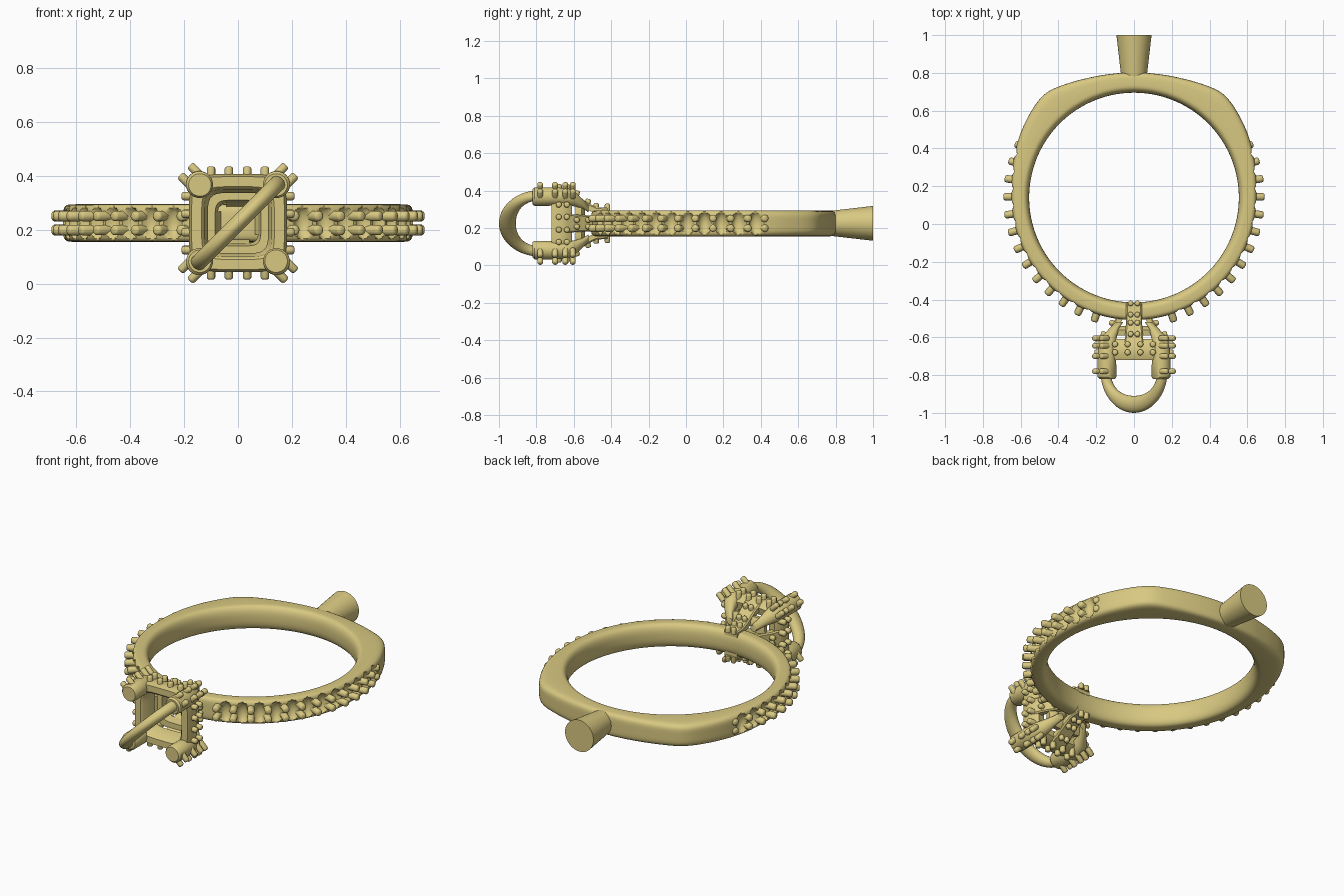
import bpy, bmesh
from math import sin, cos, pi, radians, degrees, sqrt, atan2
from mathutils import Vector

if "Cube" in bpy.data.objects:
    bpy.data.objects.remove(bpy.data.objects["Cube"])

ZC, YC = 0.225, 0.14          # mid height of the ring, y of the finger hole
gold = bpy.data.materials.new("yellow_gold")
gold.diffuse_color = (0.69, 0.58, 0.22, 1)
gold.use_nodes = True
gold.node_tree.nodes["Principled BSDF"].inputs["Base Color"].default_value = gold.diffuse_color


def finish(name, bm, angle=40):
    bmesh.ops.recalc_face_normals(bm, faces=bm.faces)
    me = bpy.data.meshes.new(name)
    bm.to_mesh(me)
    bm.free()
    me.materials.append(gold)
    ob = bpy.data.objects.new(name, me)
    bpy.context.collection.objects.link(ob)
    bpy.ops.object.select_all(action='DESELECT')
    ob.select_set(True)
    bpy.context.view_layer.objects.active = ob
    bpy.ops.object.shade_smooth_by_angle(angle=radians(angle))
    return ob


def loft(name, rings, closed=False, angle=40):
    """Skin a list of equal-length point rings."""
    bm = bmesh.new()
    vs = [[bm.verts.new(p) for p in ring] for ring in rings]
    n, m = len(vs), len(vs[0])
    for i in range(n if closed else n - 1):
        a, b = vs[i], vs[(i + 1) % n]
        for j in range(m):
            k = (j + 1) % m
            bm.faces.new((a[j], a[k], b[k], b[j]))
    if not closed:
        bm.faces.new(vs[0])
        bm.faces.new(vs[-1])
    return finish(name, bm, angle)


def beads(name, items):
    """Domed pegs: (base point, direction, radius, height)."""
    bm = bmesh.new()
    for p, d, r, h in items:
        d = d.normalized()
        s = d.orthogonal().normalized()
        t = d.cross(s)
        rings = []
        for rr, hh in ((r, 0), (r, h - 0.5 * r), (0.8 * r, h - 0.15 * r), (0.45 * r, h)):
            rings.append([bm.verts.new(p + d * hh + (s * cos(a) + t * sin(a)) * rr)
                          for a in [2 * pi * i / 10 for i in range(10)]])
        for a, b in zip(rings, rings[1:]):
            for j in range(10):
                k = (j + 1) % 10
                bm.faces.new((a[j], a[k], b[k], b[j]))
        bm.faces.new(rings[0])
        bm.faces.new(rings[-1])
    return finish(name, bm, 60)


# Band: squared shoulders at the back, scalloped stone seats at the front
SHAPE = [(0, .66), (12, .666), (22, .679), (32, .703), (38, .722), (41, .725), (45, .721),
         (52, .706), (65, .682), (80, .656), (90, .648), (180, .648)]
STEP, FIRST, COUNT = 8.05, 65.5, 13


def outer_radius(deg):
    for (a0, r0), (a1, r1) in zip(SHAPE, SHAPE[1:]):
        if deg <= a1:
            return r0 + (r1 - r0) * (deg - a0) / (a1 - a0)
    return SHAPE[-1][1]


def smooth_radius(deg):
    return sum(outer_radius(min(180, abs(deg + k))) for k in (-3, -1.5, 0, 1.5, 3)) / 5


def seat_dip(deg, z):
    f = (deg - FIRST) / STEP
    if not 0 <= f <= COUNT - 1:
        return 0
    arc = radians((f - int(f) - 0.5) * STEP) * 0.65
    return 0.035 * sqrt(max(0, 1 - (arc / 0.036) ** 2 - (z / 0.058) ** 2))


rings = []
for i in range(540):
    a = 360 * i / 540
    deg = a if a <= 180 else 360 - a
    R, mid, ring = smooth_radius(deg), 0.595, []
    for side in (1, -1):
        for j in range(20):
            z = 0.07 * sin(pi * (j / 20 - 0.5)) * side
            q = abs(z / 0.07)
            if side > 0:
                r = mid + (R - mid) * (1 - q ** 5) ** 0.2 - seat_dip(deg, z)
            else:
                r = mid - (mid - 0.555) * (1 - q ** 2.5) ** 0.4
            ring.append((r * sin(radians(a)), YC + r * cos(radians(a)), ZC + z))
    rings.append(ring)
loft("band", rings, closed=True, angle=50)

items = []
for sx in (1, -1):
    for k in range(COUNT):
        t = radians(FIRST + STEP * k)
        d = Vector((sx * sin(t), cos(t), 0))
        for dz in (0.026, -0.026):
            items.append((d * 0.61 + Vector((0, YC, ZC + dz)), d, 0.02, 0.082))
beads("band_beads", items)

# Casting sprue at the back
loft("back_sprue", [[(r * cos(2 * pi * j / 40), y, ZC + r * sin(2 * pi * j / 40))
                     for j in range(40)] for y, r in ((0.74, 0.063), (1.0, 0.093))])


def cushion(name, profile):
    """Rounded-square frame around the head axis; profile = (half width, y)."""
    rings = []
    for i in range(96):
        t = 2 * pi * i / 96
        k = (abs(cos(t)) ** 5 + abs(sin(t)) ** 5) ** -0.2
        rings.append([(h * k * cos(t), y, ZC + h * k * sin(t)) for h, y in profile])
    return loft(name, rings, closed=True)


# Head frame and the small lower gallery rail
cushion("head_frame", [(.18, -.64), (.182, -.69), (.172, -.72), (.135, -.72),
                       (.125, -.71), (.112, -.62), (.155, -.61)])
cushion("lower_gallery", [(.125, -.56), (.12, -.59), (.085, -.59), (.075, -.54), (.1, -.54)])

# Beads around the frame and on four tapering struts down to the band
items = []
for q in range(4):
    t = q * pi / 2
    out, side = Vector((cos(t), 0, sin(t))), Vector((-sin(t), 0, cos(t)))
    c = Vector((0, 0, ZC))
    for s in (-0.1, -0.034, 0.034, 0.1):
        for y in (-0.637, -0.68):
            items.append((c + out * 0.16 + side * s + Vector((0, y, 0)), out, 0.016, 0.05))
    path = [(0.165, -0.64, .05), (0.14, -0.59, .047), (0.095, -0.53, .043),
            (0.072, -0.48, .042), (0.068, -0.42, .042)]
    if q % 2 == 0:
        path = path[:4]
    strut = []
    for off, y, w in path:
        p = c + Vector((0, y, 0)) + out * off
        tilt = Vector((0, 0.3, 0)) * (1 if y < -0.5 else 0)
        n = (out + tilt).normalized()
        strut.append([p + side * (w * a) + n * b for a, b in
                      ((1, .008), (.85, .015), (-.85, .015), (-1, .008), (-1, -.02), (1, -.02))])
        if y > -0.63:
            for s in (-0.018, 0.018):
                items.append((p + side * s, n, 0.015, 0.037))
    loft(f"strut_{q + 1}", strut, angle=30)
beads("head_beads", items)

# Corner prongs with two rows of beads on the outer corner
items = []
for q in range(4):
    t = pi / 4 + q * pi / 2
    out, side = Vector((cos(t), 0, sin(t))), Vector((-sin(t), 0, cos(t)))
    rings = []
    for y, off, r in ((-.82, .2, .042), (-.81, .202, .05), (-.72, .203, .05), (-.63, .2, .047),
                      (-.59, .18, .038), (-.55, .145, .025), (-.52, .11, .02)):
        c = Vector((0, y, ZC)) + out * off
        rings.append([c + (out * cos(a) + side * sin(a)) * r
                      for a in [2 * pi * j / 20 for j in range(20)]])
    loft(f"prong_{q + 1}", rings)
    for y in (-0.78, -0.7, -0.645, -0.605):
        for s in (-0.026, 0.026):
            items.append((Vector((0, y, ZC)) + out * 0.225 + side * s, out, 0.016, 0.053))
beads("prong_beads", items)

# Bowed bar joining two opposite prongs across the front
diag = Vector((1, 0, 1)).normalized()
perp = Vector((1, 0, -1)).normalized()
rings = []
for i in range(33):
    t = pi * i / 32
    c = Vector((0, -0.79 - 0.165 * sin(t), ZC)) + diag * (0.21 * cos(t))
    nrm = (diag * (0.165 * cos(t)) + Vector((0, -0.21 * sin(t), 0))).normalized()
    r1, r2 = 0.025 + 0.02 * sin(t) ** 2, 0.03
    rings.append([c + nrm * (r1 * cos(a)) + perp * (r2 * sin(a))
                  for a in [2 * pi * j / 20 for j in range(20)]])
loft("front_arch", rings)
